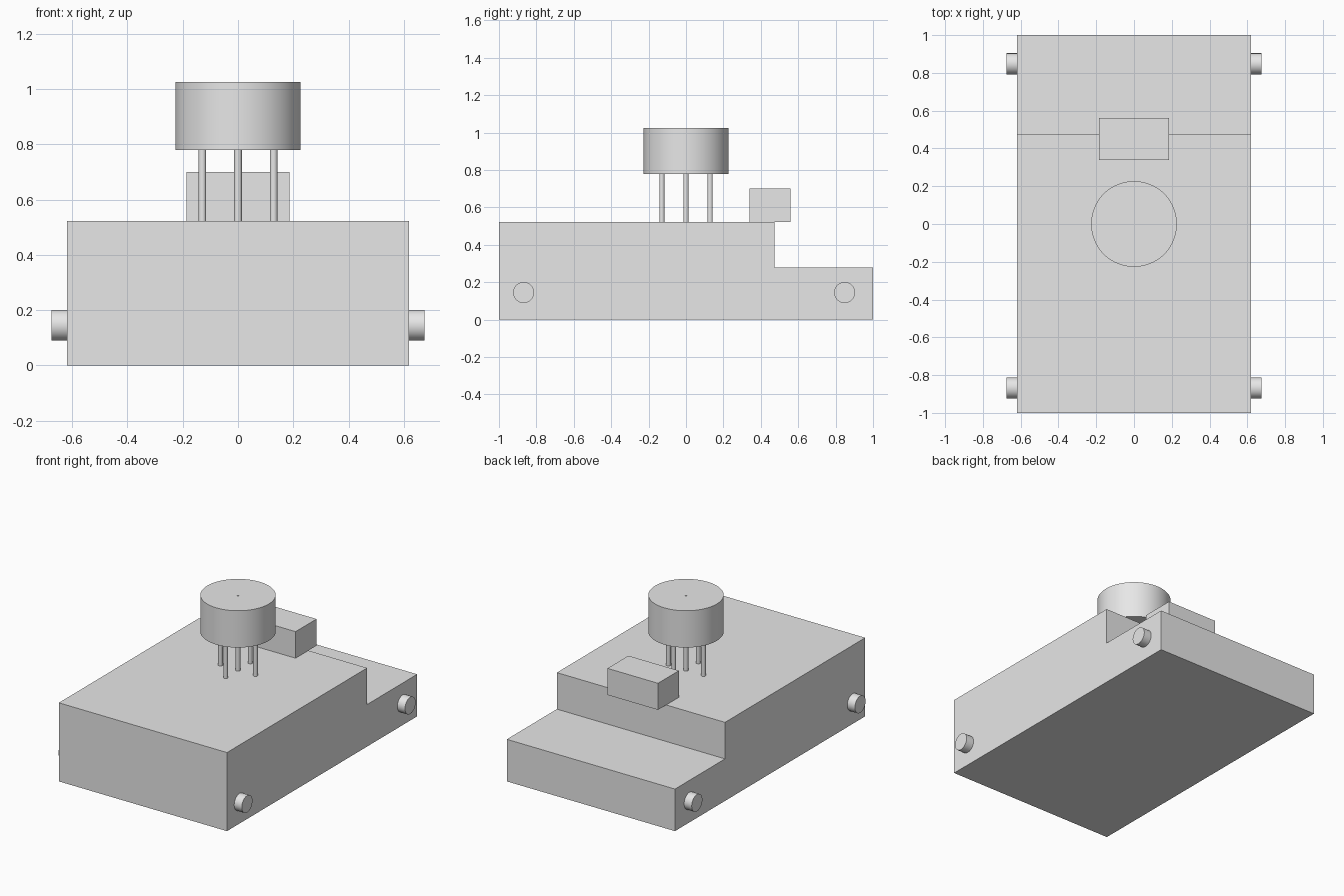
import bpy
import bmesh
from math import cos, sin, pi, radians
from mathutils import Matrix, Vector

cube = bpy.data.objects.get("Cube")
if cube:
    bpy.data.objects.remove(cube, do_unlink=True)

grey = bpy.data.materials.new("plain_grey")
grey.use_nodes = True
grey.diffuse_color = (0.8, 0.8, 0.8, 1)
grey.node_tree.nodes["Principled BSDF"].inputs["Base Color"].default_value = (0.8, 0.8, 0.8, 1)


def finish(name, bm, smooth=False):
    bmesh.ops.recalc_face_normals(bm, faces=bm.faces)
    mesh = bpy.data.meshes.new(name)
    bm.to_mesh(mesh)
    bm.free()
    mesh.materials.append(grey)
    obj = bpy.data.objects.new(name, mesh)
    bpy.context.collection.objects.link(obj)
    if smooth:
        bpy.ops.object.select_all(action="DESELECT")
        obj.select_set(True)
        bpy.context.view_layer.objects.active = obj
        bpy.ops.object.shade_smooth_by_angle(angle=radians(35))
    return obj


def extrude_profile(name, half_width, profile):
    """Side outline in y and z, extruded across x."""
    bm = bmesh.new()
    face = bm.faces.new([bm.verts.new((-half_width, y, z)) for y, z in profile])
    side = bmesh.ops.extrude_face_region(bm, geom=[face], use_keep_orig=True)
    moved = [v for v in side["geom"] if isinstance(v, bmesh.types.BMVert)]
    bmesh.ops.translate(bm, verts=moved, vec=(2 * half_width, 0, 0))
    return finish(name, bm)


def cylinder(name, radius, start, end, sides=64):
    start, end = Vector(start), Vector(end)
    axis = end - start
    turn = axis.to_track_quat("Z", "Y").to_matrix().to_4x4()
    bm = bmesh.new()
    bmesh.ops.create_cone(bm, cap_ends=True, segments=sides, radius1=radius, radius2=radius,
                          depth=axis.length, matrix=Matrix.Translation((start + end) / 2) @ turn)
    return finish(name, bm, smooth=True)


# Stepped body with a lower deck at the back
deck, low_deck, step = 0.523, 0.28, 0.474
extrude_profile("body", 0.619, [(-1, 0), (1, 0), (1, low_deck), (step, low_deck),
                                (step, deck), (-1, deck)])

# Block overhanging the step
extrude_profile("rear_block", 0.186, [(0.34, deck), (0.56, deck), (0.56, 0.70), (0.34, 0.70)])

# Raised drum on four posts, with a central pin flush with its top
drum_bottom, drum_top = 0.78, 1.025
cylinder("drum", 0.227, (0, 0, drum_bottom), (0, 0, drum_top), 96)
for i in range(4):
    x, y = 0.129 * cos(i * pi / 2), 0.129 * sin(i * pi / 2)
    cylinder(f"drum_post_{i + 1}", 0.014, (x, y, deck), (x, y, drum_bottom), 32)
cylinder("centre_pin", 0.014, (0, 0, deck), (0, 0, drum_top + 0.001), 32)

# Axle stubs on both sides
for side, s in (("left", 1), ("right", -1)):
    for end, y in (("front", -0.868), ("rear", 0.848)):
        cylinder(f"{end}_{side}_axle", 0.056, (s * 0.619, y, 0.145), (s * 0.675, y, 0.145), 48)
